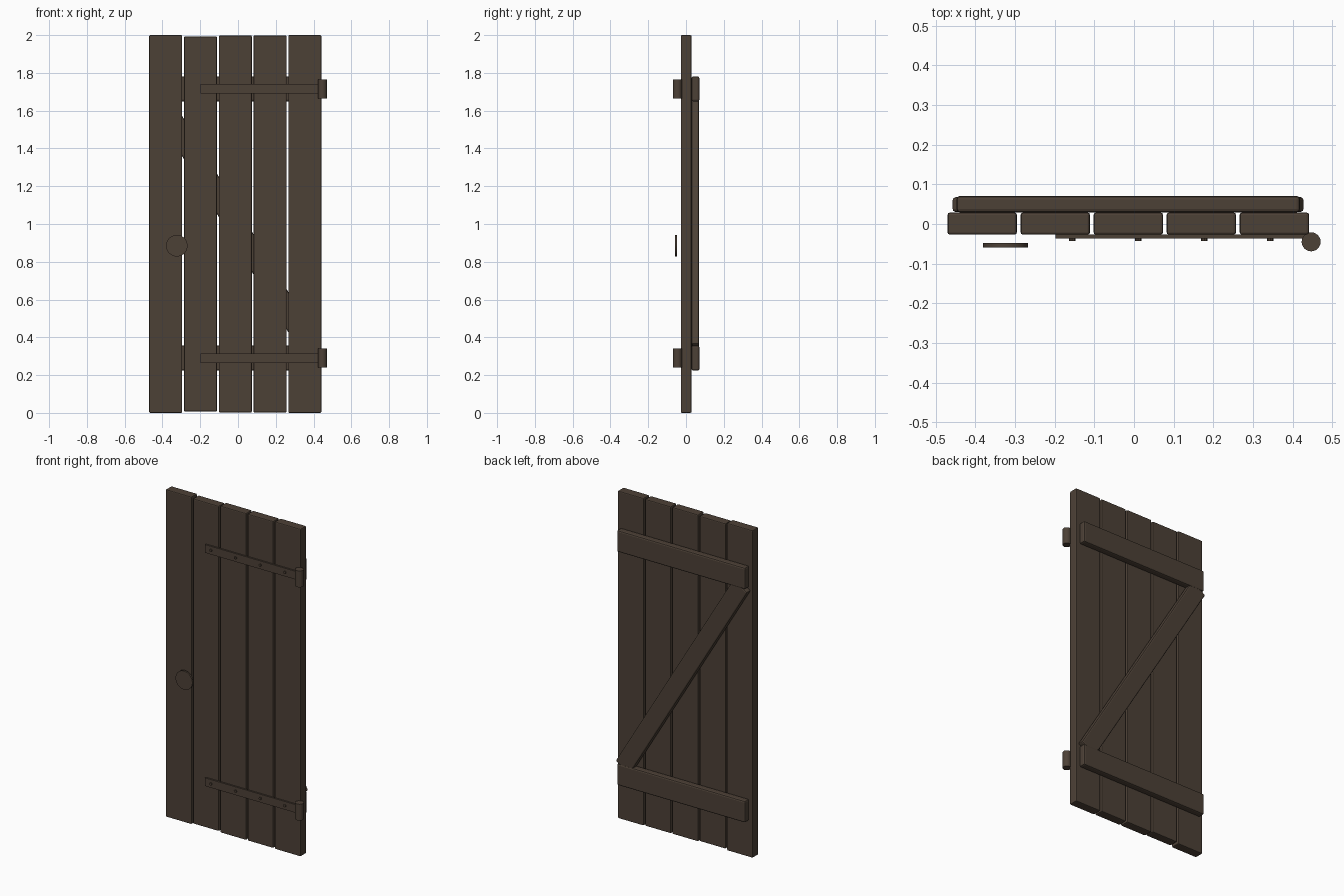
import bpy, math

if "Cube" in bpy.data.objects:
    bpy.data.objects.remove(bpy.data.objects["Cube"])

# single dark timber colour
wood = bpy.data.materials.new("dark_brown_wood")
wood.diffuse_color = (0.073, 0.052, 0.037, 1)
wood.use_nodes = True
wood.node_tree.nodes["Principled BSDF"].inputs["Base Color"].default_value = wood.diffuse_color


def finish(ob, name, bevel=0.0):
    ob.name = name
    ob.data.materials.append(wood)
    if bevel:
        m = ob.modifiers.new("bevel", 'BEVEL')
        m.width = bevel
        m.segments = 2
    return ob


def box(name, x, y, z, bevel=0.0, rot=0.0):
    """Box from (min, max) ranges, optionally turned about y."""
    c = [(r[0] + r[1]) / 2 for r in (x, y, z)]
    bpy.ops.mesh.primitive_cube_add(size=1, location=c)
    ob = bpy.context.object
    ob.scale = [r[1] - r[0] for r in (x, y, z)]
    bpy.ops.object.transform_apply(location=False, rotation=False, scale=True)
    ob.rotation_euler.y = rot
    return finish(ob, name, bevel)


def cyl(name, loc, r, depth, sides, along_y=False):
    bpy.ops.mesh.primitive_cylinder_add(vertices=sides, radius=r, depth=depth, location=loc,
                                        rotation=(math.pi / 2 if along_y else 0, 0, 0))
    ob = finish(bpy.context.object, name)
    bpy.ops.object.shade_smooth_by_angle()
    return ob


# upright planks
for i, top in enumerate((2.0, 1.993, 1.998, 1.998, 2.0)):
    cx = -0.383 + i * 0.1843
    box(f"plank_{i+1}", (cx - 0.0875, cx + 0.0875), (-0.027, 0.029), (2 - top, top), 0.006)

for side, z in (("lower", 0.29), ("upper", 1.715)):
    # back rail
    box(f"{side}_rail", (-0.448, 0.419), (0.029, 0.071), (z - 0.066, z + 0.066), 0.009)
    # strap hinge, barrel and rivets
    box(f"{side}_hinge_strap", (-0.198, 0.435), (-0.037, -0.026), (z - 0.025, z + 0.025))
    cyl(f"{side}_hinge_barrel", (0.447, -0.045, z), 0.024, 0.1, 24)
    for k in range(4):
        cyl(f"{side}_rivet_{k+1}", (-0.156 + k * 0.1667, -0.039, z), 0.008, 0.009, 8, True)

# diagonal brace between the rails
h = 0.772
box("diagonal_brace", (-0.015 - h, -0.015 + h), (0.030, 0.068), (1.0 - 0.055, 1.0 + 0.055),
    0.008, math.atan2(1.31, 0.79))

# round pull plate
cyl("pull_disc", (-0.324, -0.0535, 0.885), 0.057, 0.011, 32, True)
